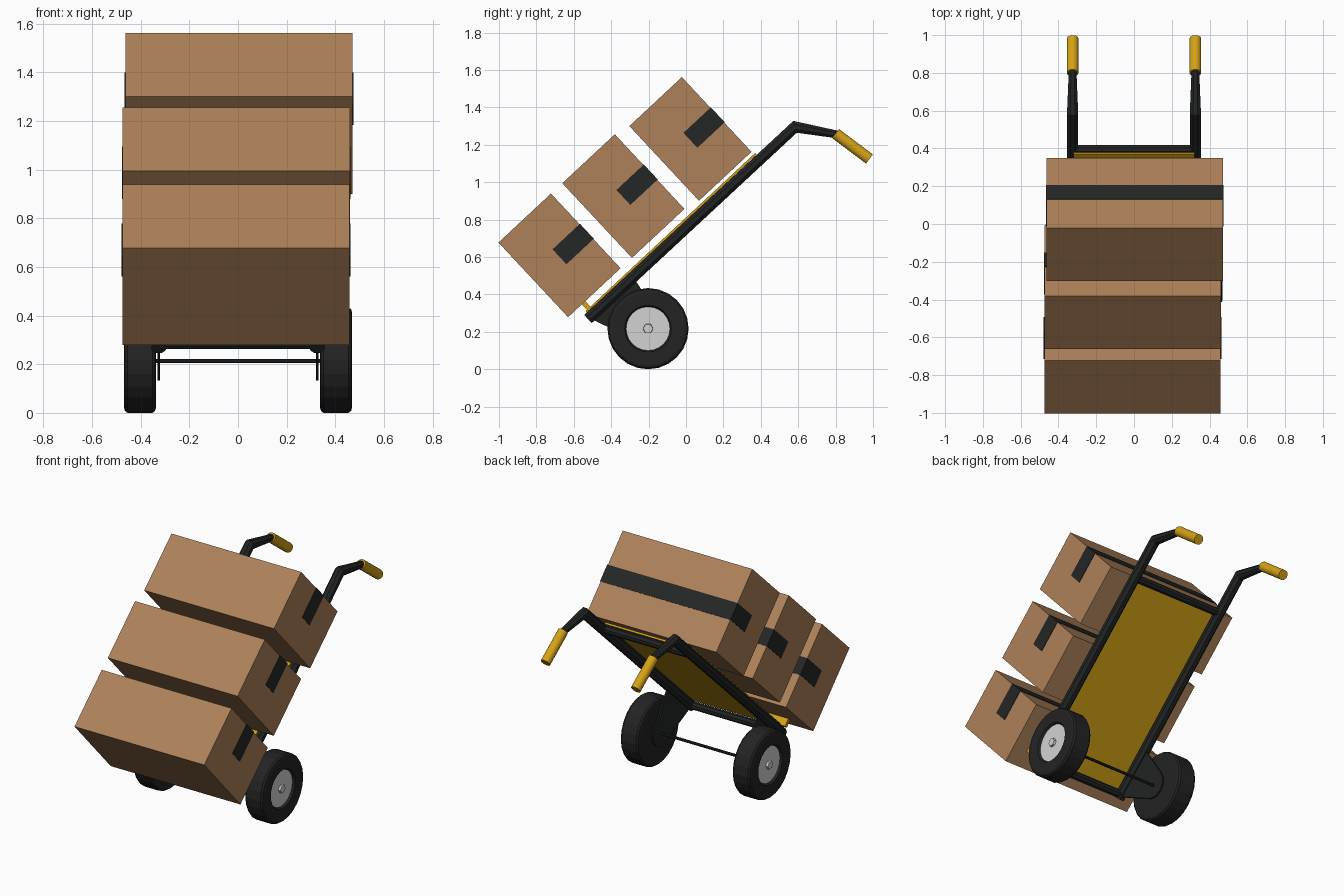
import bpy, bmesh, math
from mathutils import Vector, Matrix

if "Cube" in bpy.data.objects:
    bpy.data.objects.remove(bpy.data.objects["Cube"])

def material(name, rgb):
    m = bpy.data.materials.new(name)
    m.diffuse_color = (*rgb, 1)
    m.use_nodes = True
    m.node_tree.nodes["Principled BSDF"].inputs["Base Color"].default_value = m.diffuse_color
    return m

BLACK = material("black_metal", (0.016, 0.018, 0.018))
RUBBER = material("black_rubber", (0.017, 0.017, 0.017))
YELLOW = material("yellow_paint", (0.66, 0.36, 0.008))
CARD = material("cardboard", (0.42, 0.22, 0.10))
TAPE = material("dark_tape", (0.018, 0.02, 0.02))
STEEL = material("light_steel", (0.65, 0.65, 0.65))

# Tilted frame space: x across, y along the rails, z out toward the load
TILT = Matrix.Translation((0, -0.524, 0.268)) @ Matrix.Rotation(math.radians(43), 4, 'X')

def finish(name, bm, *mats):
    bmesh.ops.recalc_face_normals(bm, faces=bm.faces)
    me = bpy.data.meshes.new(name)
    bm.to_mesh(me)
    bm.free()
    for m in mats:
        me.materials.append(m)
    ob = bpy.data.objects.new(name, me)
    bpy.context.collection.objects.link(ob)
    return ob

def block(name, lo, hi, mat):
    """Box between two corners in the tilted frame space."""
    lo, hi = Vector(lo), Vector(hi)
    bm = bmesh.new()
    bmesh.ops.create_cube(bm, size=1)
    bmesh.ops.scale(bm, vec=hi - lo, verts=bm.verts)
    bmesh.ops.translate(bm, vec=(lo + hi) / 2, verts=bm.verts)
    bm.transform(TILT)
    return finish(name, bm, mat)

def loft(bm, rings):
    for a, b in zip(rings, rings[1:]):
        for i in range(len(a)):
            j = (i + 1) % len(a)
            bm.faces.new((a[i], a[j], b[j], b[i]))

def tube(name, pts, radii, sides, mat, smooth=False):
    """Mitred tube through points lying in one plane."""
    pts = [Vector(p) for p in pts]
    bm, rings = bmesh.new(), []
    for k, p in enumerate(pts):
        d0 = (p - pts[k - 1]).normalized() if k else (pts[1] - p).normalized()
        d1 = (pts[k + 1] - p).normalized() if k < len(pts) - 1 else d0
        t = (d0 + d1).normalized()
        u = Vector((0, 0, 1)) if abs(t.x) > 0.9 else Vector((1, 0, 0))
        v = t.cross(u) / t.dot(d0)
        ring = []
        for i in range(sides):
            a = 2 * math.pi * (i + 0.5) / sides
            ring.append(bm.verts.new(p + radii[k] * (u * math.cos(a) + v * math.sin(a))))
        rings.append(ring)
    loft(bm, rings)
    bm.faces.new(rings[0])
    bm.faces.new(rings[-1])
    ob = finish(name, bm, mat)
    if smooth:
        for f in ob.data.polygons:
            f.use_smooth = len(f.vertices) == 4
    return ob

def wheel(name, side):
    """Lathed tyre with a recessed steel hub disc on the outer face."""
    profile = [(0.337, 0.195), (0.341, 0.209), (0.352, 0.217), (0.454, 0.217),
               (0.465, 0.209), (0.469, 0.195), (0.466, 0.125), (0.452, 0.117)]
    n, bm, rings = 24, bmesh.new(), []
    for x, r in profile:
        rings.append([bm.verts.new((side * x, -0.203 + r * math.cos(2 * math.pi * i / n),
                                    0.217 + r * math.sin(2 * math.pi * i / n))) for i in range(n)])
    loft(bm, rings)
    bm.faces.new(rings[0])
    bm.faces.new(rings[-1]).material_index = 1
    return finish(name, bm, RUBBER, STEEL)

def bracket(name, side):
    """Thin plate joining the rail to the axle, rounded around the axle."""
    outline = [(-0.51, 0.27), (-0.28, 0.49)]
    for deg in (40, 10, -20, -50, -80, -110):
        a = math.radians(deg)
        outline.append((-0.203 + 0.085 * math.cos(a), 0.217 + 0.085 * math.sin(a)))
    bm = bmesh.new()
    f = bm.faces.new([bm.verts.new((side * 0.325 - 0.005, y, z)) for y, z in outline])
    ext = bmesh.ops.extrude_face_region(bm, geom=[f])["geom"]
    bmesh.ops.translate(bm, vec=(0.01, 0, 0), verts=[e for e in ext if isinstance(e, bmesh.types.BMVert)])
    return finish(name, bm, BLACK)

# Rails, grips, brackets and wheels on both sides
for side, tag in ((-1, "left"), (1, "right")):
    x = side * 0.325
    tube(f"rail_{tag}", [(x, -0.524, 0.268), (x, 0.583, 1.296), (x, 0.81, 1.255)],
         (0.032, 0.032, 0.022), 8, BLACK)
    tube(f"grip_{tag}", [(x, 0.80, 1.26), (x, 0.981, 1.124)], (0.031, 0.031), 16, YELLOW, True)
    bracket(f"axle_bracket_{tag}", side)
    wheel(f"wheel_{tag}", side)
    tube(f"hub_nut_{tag}", [(side * 0.44, -0.203, 0.217), (side * 0.466, -0.203, 0.217)],
         (0.03, 0.026), 6, STEEL)

# Axle and cross bars
tube("axle", [(-0.35, -0.203, 0.213), (0.35, -0.203, 0.213)], (0.009, 0.009), 8, BLACK)
for tag, s in (("bottom", 0.025), ("top", 1.255)):
    c = TILT @ Vector((0, s, 0))
    tube(f"cross_bar_{tag}", [(-0.32, c.y, c.z), (0.32, c.y, c.z)], (0.025, 0.025), 8, BLACK)

# Back plate and toe plate
block("back_plate", (-0.32, 0.02, 0.028), (0.32, 1.26, 0.04), YELLOW)
block("toe_plate", (-0.36, 0.03, 0.03), (0.36, 0.055, 0.40), YELLOW)

# Stacked boxes, each with a strip of tape over the top and down both sides
W, H, D, T = 0.467, 0.384, 0.546, 0.003
for tag, cx, s, n in (("lower", -0.008, -0.071, 0.080), ("middle", -0.007, 0.395, 0.079),
                      ("upper", 0.004, 0.8655, 0.058)):
    top, n0, n1 = s + H, n + 0.39 * D, n + 0.59 * D
    block(f"box_{tag}", (cx - W, s, n), (cx + W, top, n + D), CARD)
    block(f"tape_top_{tag}", (cx - W - T, top - T, n0), (cx + W + T, top + T, n1), TAPE)
    for side, lr in ((-1, "left"), (1, "right")):
        xs = sorted((cx + side * (W - T), cx + side * (W + T)))
        block(f"tape_{lr}_{tag}", (xs[0], top - 0.197, n0), (xs[1], top - T, n1), TAPE)
